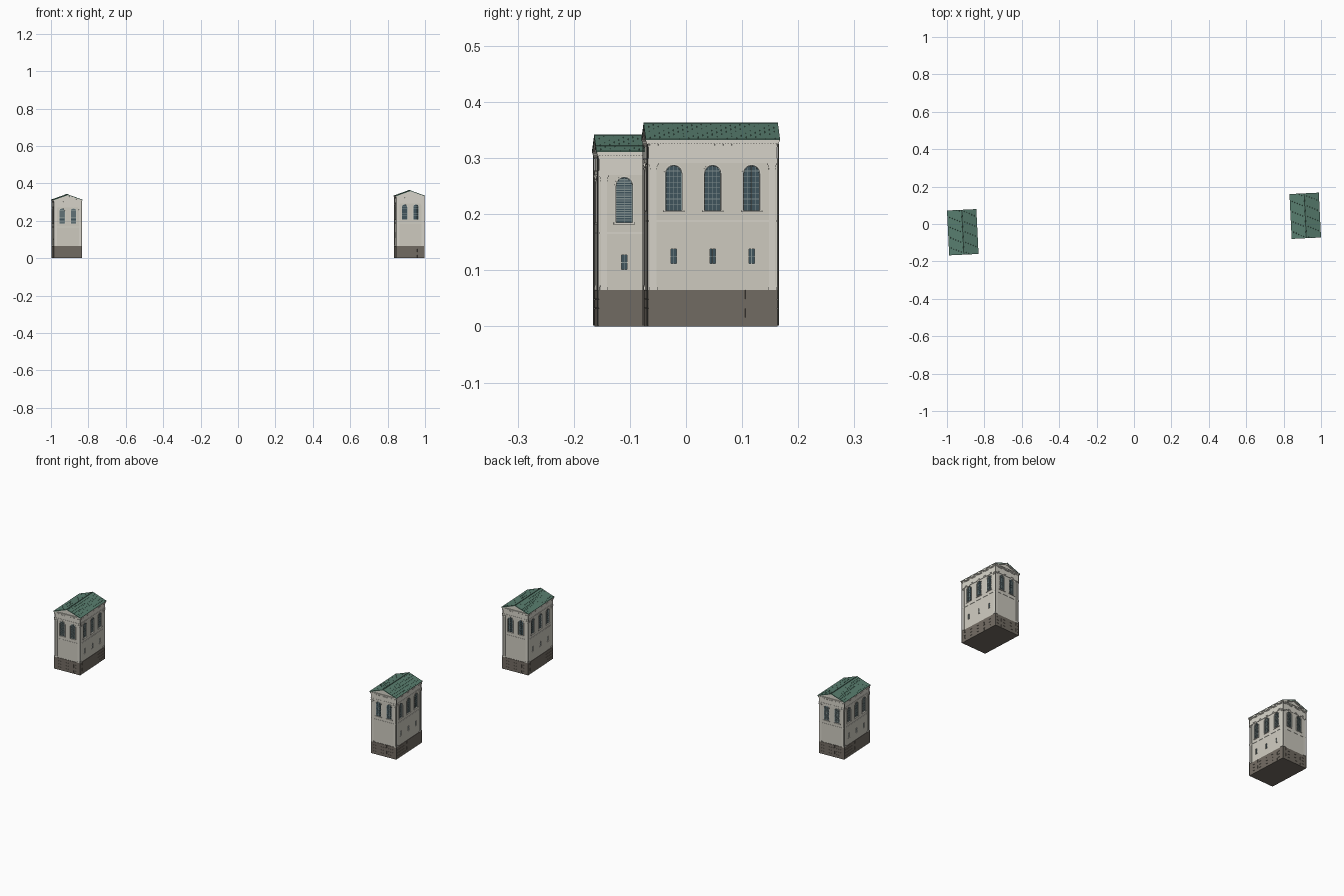
import bpy, bmesh, math
from mathutils import Matrix, Vector

if "Cube" in bpy.data.objects:
    bpy.data.objects.remove(bpy.data.objects["Cube"])

def material(name, rgb):
    m = bpy.data.materials.new(name)
    m.diffuse_color = (*rgb, 1)
    m.use_nodes = True
    m.node_tree.nodes["Principled BSDF"].inputs["Base Color"].default_value = m.diffuse_color
    return m

PLASTER = material("plaster", (0.62, 0.60, 0.53))
TRIM = material("trim", (0.68, 0.66, 0.59))
STONE = material("stone", (0.17, 0.15, 0.125))
TILE = material("green_tile", (0.10, 0.21, 0.16))
GLASS = material("dark_glass", (0.05, 0.09, 0.11))
FRAME = material("window_frame", (0.22, 0.28, 0.28))
DARK = material("dark_metal", (0.10, 0.10, 0.09))

HW, HL = 0.072, 0.1135           # wall half width and half length
RW, RL = 0.0785, 0.12            # roof half width and half length
WIN_R, WIN_H = 0.0145, 0.080     # arched window radius and height

def box(bm, x, y, z, M=Matrix()):
    c = Vector(((x[0]+x[1])/2, (y[0]+y[1])/2, (z[0]+z[1])/2))
    S = Matrix.Diagonal((abs(x[1]-x[0]), abs(y[1]-y[0]), abs(z[1]-z[0]), 1))
    bmesh.ops.create_cube(bm, size=1, matrix=M @ Matrix.Translation(c) @ S)

def prism(bm, pts, y0, y1, M=Matrix()):
    """Extrude an (x, z) outline from y0 to y1."""
    a = [bm.verts.new(M @ Vector((x, y0, z))) for x, z in pts]
    b = [bm.verts.new(M @ Vector((x, y1, z))) for x, z in pts]
    n = len(pts)
    bm.faces.new(a)
    bm.faces.new(b[::-1])
    for i in range(n):
        bm.faces.new((a[i], b[i], b[(i+1) % n], a[(i+1) % n]))

def arch(u, z, r, h, n=12):
    """Half circle points from right to left, with both feet."""
    top = [(u + r*math.cos(math.pi*i/n), z+h-r + r*math.sin(math.pi*i/n)) for i in range(n+1)]
    return [(u+r, z)] + top + [(u-r, z)]

def arch_ring(bm, u, z, r, t, h, y0, y1, M):
    o, i = arch(u, z, r+t, h+t), arch(u, z, r, h)
    for k in range(len(o)-1):
        prism(bm, [o[k], o[k+1], i[k+1], i[k]], y0, y1, M)

def building(name, cx, cy, ridge, louvred):
    place = Matrix.Translation((cx, cy, 0)) @ Matrix.Rotation(math.radians(2.8), 4, 'Z')
    parts = {}

    def part(key):
        return parts.setdefault(key, bmesh.new())

    eave = ridge - 0.028
    wall_top = ridge - 0.034
    cap_z = ridge - 0.072            # underside of entablature
    win_z = ridge - 0.156
    small_z = 0.112 if not louvred else 0.101
    base_h = 0.065

    # core solids
    box(part("wall"), (-HW, HW), (-HL, HL), (base_h, wall_top))
    box(part("stone_base"), (-HW-.001, HW+.001), (-HL-.001, HL+.001), (0, base_h))

    for k in range(4):
        R = Matrix.Rotation(k*math.pi/2, 4, 'Z')
        D, S = (HL, HW) if k % 2 == 0 else (HW, HL)

        def fbox(key, u, d, z):      # box in face coordinates, d is outward
            box(part(key), u, (-D-d[0], -D-d[1]), z, R)

        # stone courses in running bond
        e = S + 0.002
        n = round(2*e / 0.04)
        for c in range(4):
            w, off = 2*e/n, (c % 2)*e/n
            edges = [-e] + [-e+off+w*i for i in range(1 - c % 2, n)] + [e]
            for a, b in zip(edges, edges[1:]):
                fbox("stone_base", (a+.0003, b-.0003), (0, .002), (c*base_h/4, (c+1)*base_h/4-.0004))

        # arched windows
        for u in ((-.0305, .0305) if k % 2 == 0 else (-.0695, 0, .0695)):
            prism(part("cutter"), arch(u, win_z, WIN_R, WIN_H), -D-.004, -D+.005, R)
            prism(part("glass"), arch(u, win_z, WIN_R, WIN_H), -D+.0042, -D+.006, R)
            arch_ring(part("window_trim"), u, win_z, WIN_R, .0028, WIN_H, -D-.0014, -D+.001, R)
            fbox("window_trim", (u-.019, u+.019), (-.002, .003), (win_z-.0035, win_z))
            fbox("window_trim", (u-.0015, u+.0015), (0, .0025), (win_z+WIN_H-.0005, win_z+WIN_H+.0045))
            arch_ring(part("window_bars"), u, win_z, WIN_R-.0013, .0013, WIN_H-.0013, -D+.0015, -D+.0045, R)
            zs = 19 if louvred else 8
            for i in range(1, zs):
                z = win_z + WIN_H*i/zs
                over = max(0, z-(win_z+WIN_H-WIN_R))
                half = math.sqrt(max(0, WIN_R**2-over**2)) - .0005
                t = .0011 if louvred else .0005
                fbox("window_bars", (u-half, u+half), (-.0045, -.0025), (z-t, z+t))
            for v in ((0,) if louvred else (-.0075, 0, .0075)):
                top = win_z+WIN_H-WIN_R+math.sqrt(WIN_R**2-v*v)-.001
                fbox("window_bars", (u+v-.0005, u+v+.0005), (-.0045, -.002), (win_z, top))

            # small lower windows on the long sides
            if k % 2:
                z0, z1 = small_z, small_z+.026
                box(part("cutter"), (u-.005, u+.005), (-D-.004, -D+.004), (z0, z1), R)
                fbox("glass", (u-.005, u+.005), (-.005, -.0033), (z0, z1))
                fbox("window_bars", (u-.0006, u+.0006), (-.0035, -.001), (z0, z1))
                fbox("window_bars", (u-.005, u+.005), (-.0035, -.001), ((z0+z1)/2-.0006, (z0+z1)/2+.0006))
                fbox("window_trim", (u-.0065, u+.0065), (-.001, .0015), (z0-.0015, z0))

        # corner pilasters with bases and capitals
        for s in (-1, 1):
            def pil(a, b, d, z):
                fbox("pilasters", (s*a, s*b), (-.001, d), z)
            pil(S-.013, S-.002, .002, (base_h, cap_z))
            pil(S-.0145, S, .0032, (base_h, base_h+.005))
            pil(S-.014, S-.001, .0026, (base_h+.005, base_h+.008))
            pil(S-.0135, S-.0015, .0028, (cap_z-.011, cap_z-.009))
            pil(S-.0145, S-.0005, .0032, (cap_z-.006, cap_z-.003))
            pil(S-.0165, S+.0015, .0042, (cap_z-.003, cap_z))

        # string course, entablature and dentils
        def band(key, d, z0, z1):
            fbox(key, (-S-d, S+d), (-.001, d), (z0, z1))
        band("string_course", .0012, win_z-.021, win_z-.0175)
        band("entablature", .0018, cap_z, cap_z+.006)
        band("entablature", .0024, cap_z+.006, cap_z+.008)
        band("entablature", .0012, cap_z+.008, wall_top-.009)
        band("entablature", .0022, wall_top-.009, wall_top-.007)
        m = int(2*S/.005)
        for i in range(m):
            u = -S + 2*S*(i+.5)/m
            fbox("dentils", (u-.0014, u+.0014), (0, .0034), (wall_top-.007, wall_top-.004))
        band("entablature", .0015, wall_top-.007, wall_top-.004)
        band("entablature", .0045, wall_top-.004, wall_top)
        band("entablature", .0055, wall_top, wall_top+.003)

    # pediments under the roof
    prism(part("pediment"), [(-HW-.003, wall_top+.002), (HW+.003, wall_top+.002), (0, ridge-.004)], -HL, HL)

    # roof slopes with staggered tiles, raking cornices and gutters
    slope = math.atan2(0.028, RW)
    length = math.hypot(0.028, RW)
    for s in (0, 1):
        M = (Matrix.Rotation(s*math.pi, 4, 'Z') @ Matrix.Translation((0, 0, ridge-.001))
             @ Matrix.Rotation(slope, 4, 'Y'))
        box(part("roof"), (0, length), (-RL, RL), (-.0035, -.0008), M)
        rows, cols = 6, 14
        for r in range(rows):
            w, off = 2*RL/cols, (r % 2)*RL/cols
            ys = [-RL] + [-RL+off+w*i for i in range(1 - r % 2, cols)] + [RL]
            for a, b in zip(ys, ys[1:]):
                box(part("roof"), (r*length/rows+.0003, (r+1)*length/rows),
                    (a+.0002, b-.0002), (-.001, .0002), M)
        for e in (-1, 1):
            box(part("raking_cornice"), (0, length-.001), (e*(HL-.001), e*(RL-.001)), (-.0065, -.0033), M)
            box(part("raking_cornice"), (0, length-.006), (e*(HL-.001), e*(HL+.003)), (-.009, -.0062), M)
        G = Matrix.Rotation(s*math.pi, 4, 'Z')
        box(part("gutter"), (RW-.003, RW), (-RL+.001, RL-.001), (eave-.0055, eave-.0025), G)
    bmesh.ops.create_cone(part("ridge_cap"), cap_ends=True, segments=8, radius1=.0017, radius2=.0017,
                          depth=2*RL, matrix=Matrix.Translation((0, 0, ridge-.001)) @ Matrix.Rotation(math.pi/2, 4, 'X'))

    # corner downpipes
    for x in (-1, 1):
        for y in (-1, 1):
            bmesh.ops.create_cone(part("downpipes"), cap_ends=True, segments=8, radius1=.0012, radius2=.0012,
                                  depth=wall_top-.004,
                                  matrix=Matrix.Translation((x*(HW+.0025), y*(HL+.0035), (wall_top)/2)))

    mats = {"wall": PLASTER, "stone_base": STONE, "roof": TILE, "ridge_cap": TILE, "glass": GLASS,
            "window_bars": FRAME, "downpipes": DARK}
    obs = {}
    for key, bm in parts.items():
        bmesh.ops.recalc_face_normals(bm, faces=bm.faces)
        me = bpy.data.meshes.new(f"{name}_{key}")
        bm.to_mesh(me)
        bm.free()
        me.materials.append(mats.get(key, TRIM))
        ob = obs[key] = bpy.data.objects.new(f"{name}_{key}", me)
        ob.matrix_world = place
        bpy.context.collection.objects.link(ob)

    # window recesses
    mod = obs["wall"].modifiers.new("recesses", 'BOOLEAN')
    mod.object = obs["cutter"]
    mod.solver = 'EXACT'
    obs["cutter"].hide_render = True
    obs["cutter"].hide_set(True)

building("right_tower", 0.9155, 0.044, 0.363, False)
building("left_tower", -0.9155, -0.044, 0.3415, True)
